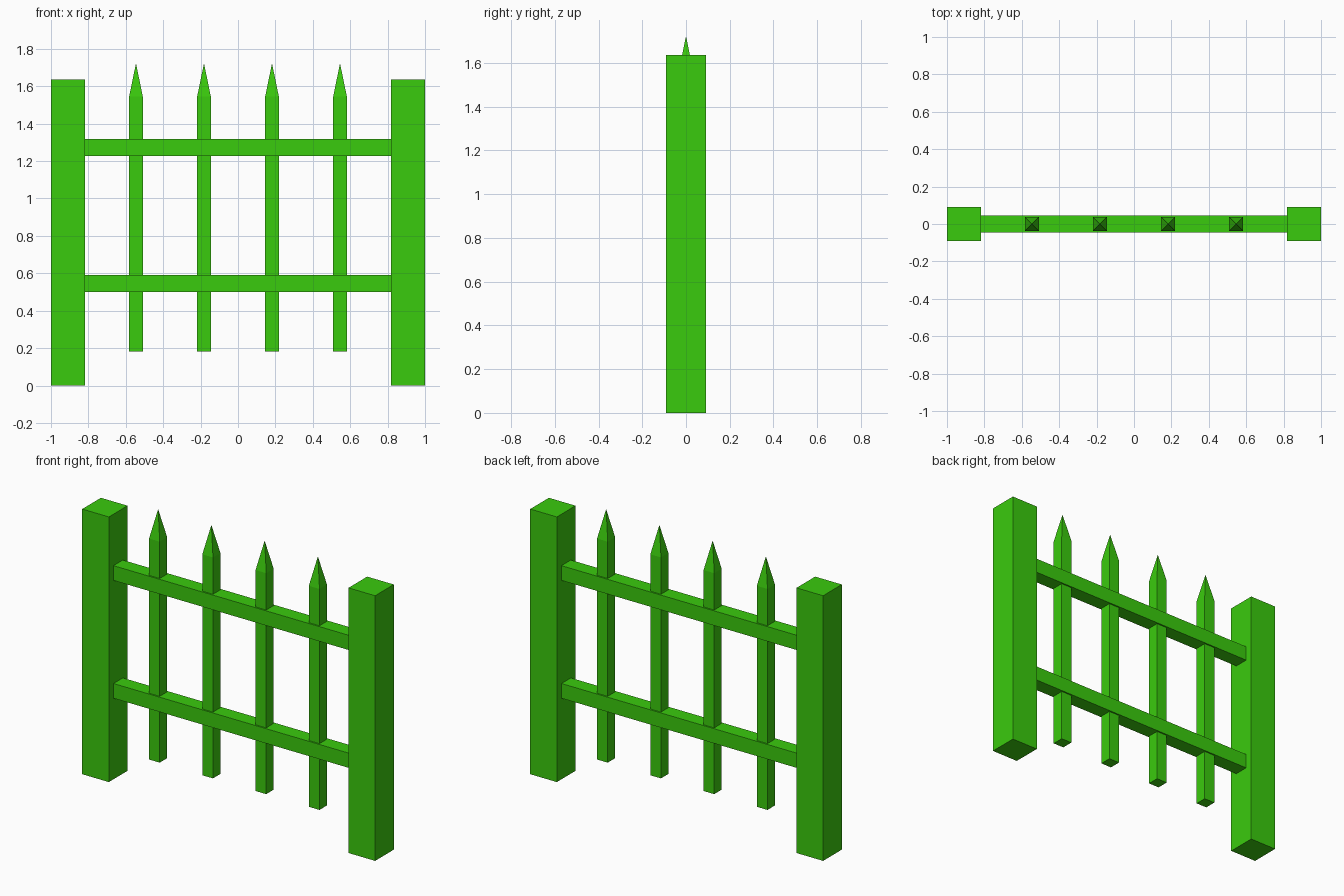
import bpy
import bmesh

cube = bpy.data.objects.get("Cube")
if cube:
    bpy.data.objects.remove(cube, do_unlink=True)

green = bpy.data.materials.new("bright_green")
green.use_nodes = True
colour = (0.042, 0.594, 0.004, 1)
green.diffuse_color = colour
green.node_tree.nodes["Principled BSDF"].inputs["Base Color"].default_value = colour

U = 1 / 11  # modular unit of the fence


def box(name, centre, size, tip=0):
    """Box, with its top face optionally drawn up to a pyramid point."""
    bm = bmesh.new()
    bmesh.ops.create_cube(bm, size=1)
    bmesh.ops.scale(bm, vec=size, verts=bm.verts)
    bmesh.ops.translate(bm, vec=centre, verts=bm.verts)
    if tip:
        bm.normal_update()
        top = max(bm.faces, key=lambda f: f.calc_center_median().z)
        point = bmesh.ops.poke(bm, faces=[top])["verts"]
        bmesh.ops.translate(bm, vec=(0, 0, tip), verts=point)
    mesh = bpy.data.meshes.new(name)
    bm.to_mesh(mesh)
    bm.free()
    mesh.materials.append(green)
    obj = bpy.data.objects.new(name, mesh)
    bpy.context.collection.objects.link(obj)
    return obj


# Square end posts
for side, sign in (("right", -1), ("left", 1)):
    box(side + "_post", (sign * 10 * U, 0, 9 * U), (2 * U, 2 * U, 18 * U))

# Horizontal rails between the posts
for level, z in (("lower", 6 * U), ("upper", 14 * U)):
    box(level + "_rail", (0, 0, z), (18 * U, U, U))

# Pointed upright bars
for i in range(4):
    box(f"picket_{i + 1}", ((4 * i - 6) * U, 0, 9.5 * U),
        (0.8 * U, 0.8 * U, 15 * U), tip=1.95 * U)
